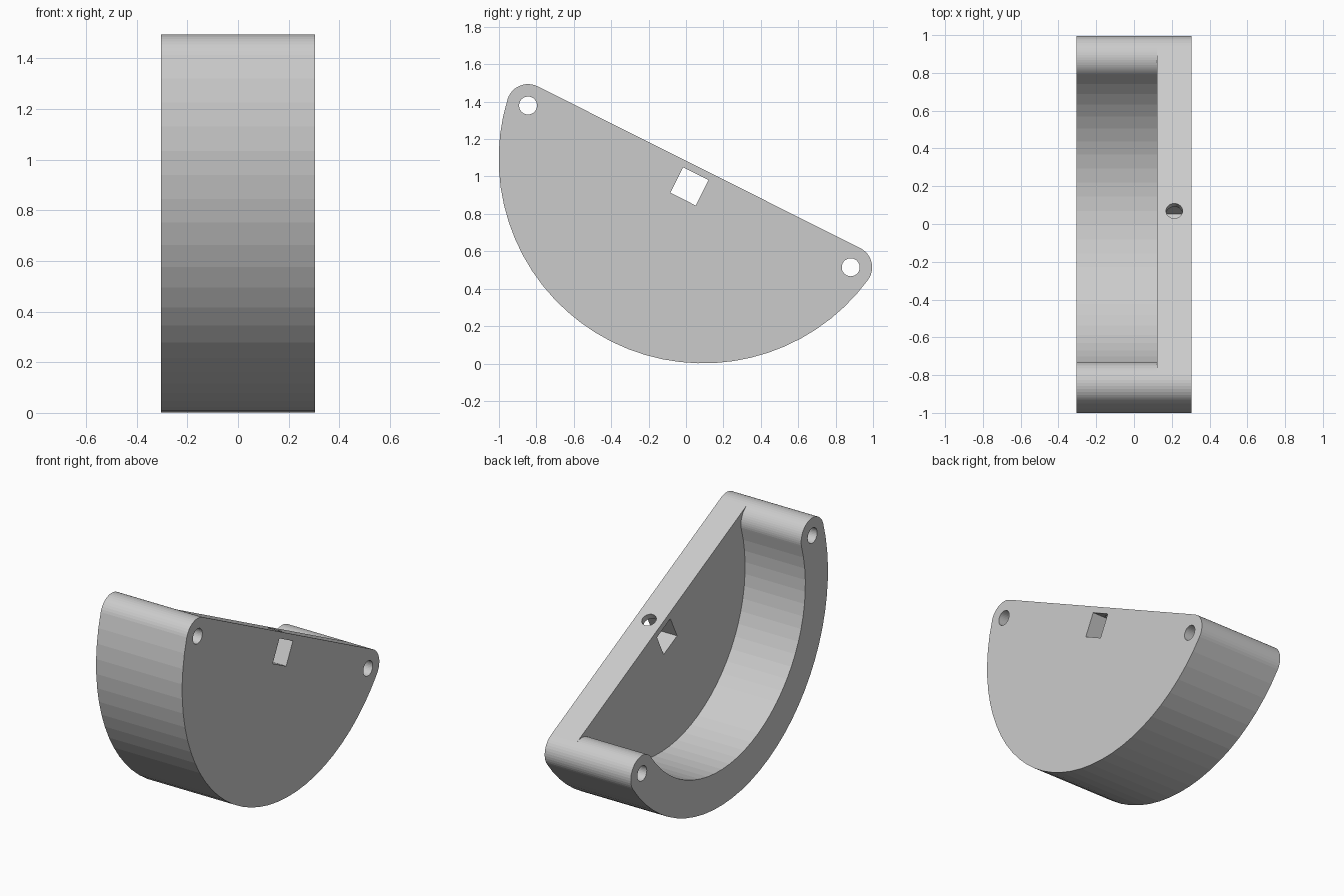
import bpy, bmesh
from math import sin, cos, pi, atan2, hypot
from mathutils import Vector

if "Cube" in bpy.data.objects:
    bpy.data.objects.remove(bpy.data.objects["Cube"])

X0, X1, X2 = -0.305, 0.122, 0.305     # open rim, pocket floor, closed face
TILT = Vector((0.8939, -0.4482))      # direction of the straight edge in (y, z)
UP = Vector((0.4482, 0.8939))         # its normal
MID = Vector((0.018, 0.947))          # midpoint between the two bolt holes
HALF, RISE, R_BOSS = 0.965, 0.165, 0.1145
R_MID, PHI = hypot(HALF, RISE), atan2(RISE, HALF)


def place(u, n, x):
    p = MID + TILT * u + UP * n
    return Vector((x, p.x, p.y))


def arc(u, n, r, a0, a1, steps):
    return [(u + r * cos(a0 + (a1 - a0) * i / steps),
             n + r * sin(a0 + (a1 - a0) * i / steps)) for i in range(steps + 1)]


# Profile pieces: a half-ring with round ends, closed on one side by a plate
outer = arc(0, RISE, R_MID + R_BOSS, pi + PHI, 2 * pi - PHI, 32)
inner = arc(0, RISE, R_MID - R_BOSS, 2 * pi - PHI, pi + PHI, 32)
right_out = arc(HALF, 0, R_BOSS, -PHI, pi / 2, 12)[1:]
right_in = arc(HALF, 0, R_BOSS, pi / 2, pi - PHI, 12)
left_in = arc(-HALF, 0, R_BOSS, PHI, pi / 2, 12)[1:]
left_out = arc(-HALF, 0, R_BOSS, pi / 2, pi + PHI, 12)[:-1]
rim_loop = outer + right_out + right_in[1:] + inner[1:] + left_in + left_out[1:]
plate_loop = outer + right_out + left_out
pocket_loop = right_in + inner[1:] + left_in
bolt_holes = [arc(s * HALF, 0, 0.048, 0, 2 * pi, 32)[:-1] for s in (-1, 1)]
q = 0.076
square = [(-q, -q), (q, -q), (q, q), (-q, q)]

bm = bmesh.new()


def wall(loop, xa, xb):
    a = [bm.verts.new(place(*p, xa)) for p in loop]
    b = [bm.verts.new(place(*p, xb)) for p in loop]
    for i in range(len(loop)):
        j = (i + 1) % len(loop)
        bm.faces.new((a[i], a[j], b[j], b[i]))


def cap(loops, x):
    edges = []
    for loop in loops:
        v = [bm.verts.new(place(*p, x)) for p in loop]
        edges += [bm.edges.new((v[i - 1], v[i])) for i in range(len(v))]
    bmesh.ops.triangle_fill(bm, edges=edges, use_beauty=True, normal=(1, 0, 0))


# Side walls
wall(rim_loop, X0, X1)
wall(plate_loop, X1, X2)
wall(square, X1, X2)
for hole in bolt_holes:
    wall(hole, X0, X2)
# Rim face, pocket floor and closed face
cap([rim_loop] + bolt_holes, X0)
cap([pocket_loop, square], X1)
cap([plate_loop, square] + bolt_holes, X2)
bmesh.ops.remove_doubles(bm, verts=bm.verts, dist=1e-5)
bmesh.ops.recalc_face_normals(bm, faces=bm.faces)
mesh = bpy.data.meshes.new("half_round_housing")
bm.to_mesh(mesh)
bm.free()
body = bpy.data.objects.new("half_round_housing", mesh)
bpy.context.collection.objects.link(body)

# Set-screw hole from the straight edge into the square socket
bpy.ops.mesh.primitive_cylinder_add(vertices=32, radius=0.044, depth=0.2,
                                    location=place(0, 0.12, 0.2135))
cutter = bpy.context.object
cutter.name = "screw_hole_cutter"
cutter.rotation_euler = Vector((0, UP.x, UP.y)).to_track_quat('Z', 'Y').to_euler()
cutter.hide_render = True
cutter.hide_set(True)
mod = body.modifiers.new("screw_hole", 'BOOLEAN')
mod.operation = 'DIFFERENCE'
mod.solver = 'EXACT'
mod.object = cutter
